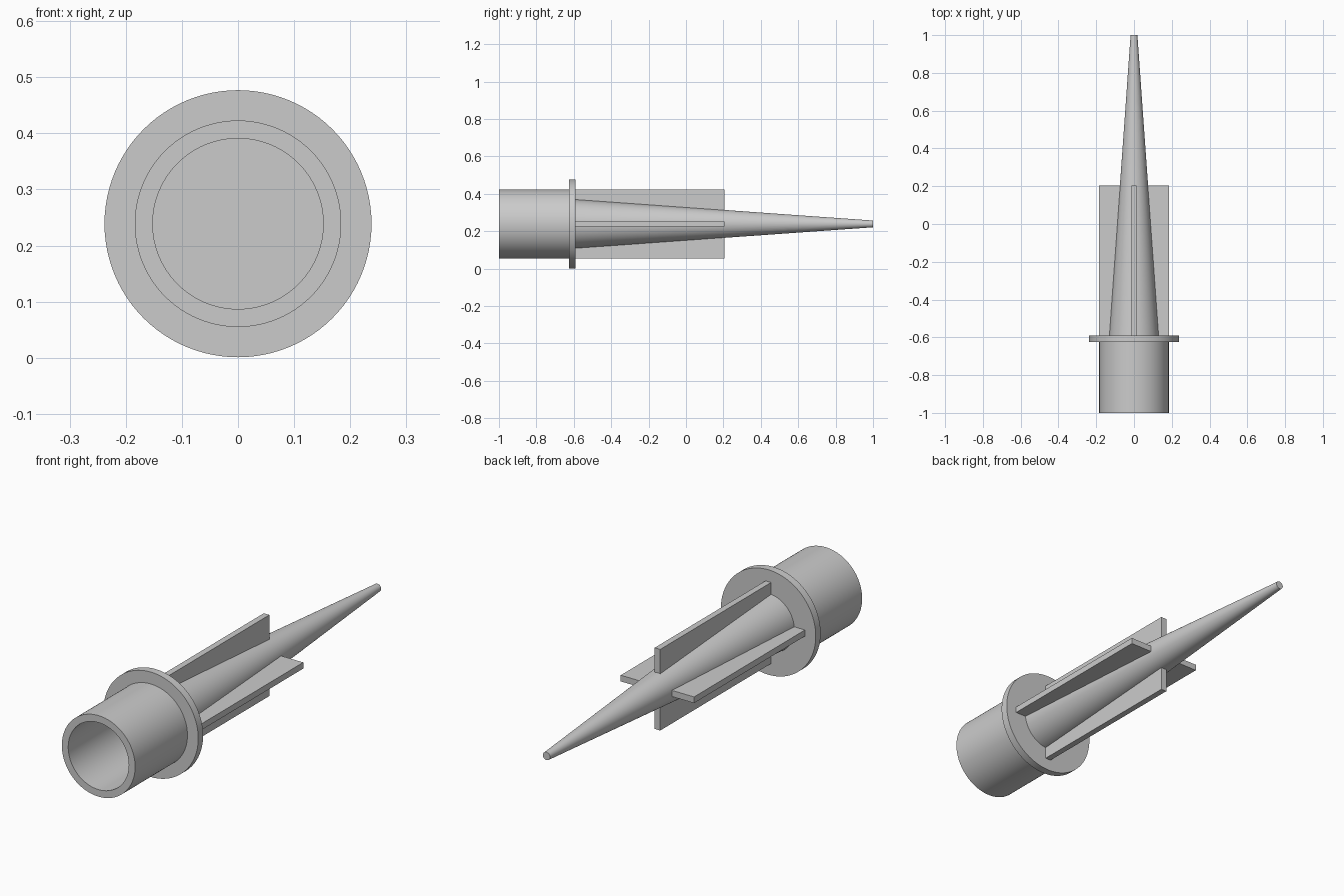
import bpy, bmesh, math
from mathutils import Matrix

if "Cube" in bpy.data.objects:
    bpy.data.objects.remove(bpy.data.objects["Cube"])

AXIS_Z = 0.239
SIDES = 96
FLANGE_BACK = -0.59


def finish(name, bm):
    bmesh.ops.remove_doubles(bm, verts=bm.verts, dist=1e-5)
    bmesh.ops.recalc_face_normals(bm, faces=bm.faces)
    mesh = bpy.data.meshes.new(name)
    bm.to_mesh(mesh)
    bm.free()
    obj = bpy.data.objects.new(name, mesh)
    obj.location.z = AXIS_Z
    bpy.context.collection.objects.link(obj)
    return obj


def lathe(name, profile):
    """Spin (radius, y) points about the y axis."""
    bm = bmesh.new()
    verts = [bm.verts.new((r, y, 0)) for r, y in profile]
    edges = [bm.edges.new(pair) for pair in zip(verts, verts[1:])]
    bmesh.ops.spin(bm, geom=verts + edges, cent=(0, 0, 0), axis=(0, 1, 0),
                   angle=math.tau, steps=SIDES)
    obj = finish(name, bm)
    bpy.ops.object.select_all(action='DESELECT')
    bpy.context.view_layer.objects.active = obj
    obj.select_set(True)
    bpy.ops.object.shade_smooth_by_angle(angle=math.radians(30))
    return obj


# Hollow socket, flange and tapered spike in one watertight turned body
lathe("spike_body", [
    (0, -0.625), (0.152, -0.625), (0.152, -1.0), (0.184, -1.0),
    (0.184, -0.625), (0.238, -0.625), (0.238, FLANGE_BACK),
    (0.131, FLANGE_BACK), (0.018, 1.0), (0, 1.0),
])

# Four flat fins, inner edges following the taper just under its surface
T = 0.014
FIN = [(0.128, FLANGE_BACK), (0.184, FLANGE_BACK), (0.184, 0.205), (0.071, 0.205)]
for i, side in enumerate(("right", "top", "left", "bottom")):
    bm = bmesh.new()
    face = bm.faces.new([bm.verts.new((x, y, -T)) for x, y in FIN])
    ext = bmesh.ops.extrude_face_region(bm, geom=[face], use_keep_orig=True)
    new = [g for g in ext["geom"] if isinstance(g, bmesh.types.BMVert)]
    bmesh.ops.translate(bm, verts=new, vec=(0, 0, 2 * T))
    bmesh.ops.rotate(bm, verts=bm.verts, cent=(0, 0, 0),
                     matrix=Matrix.Rotation(-i * math.pi / 2, 3, 'Y'))
    finish("fin_" + side, bm)
